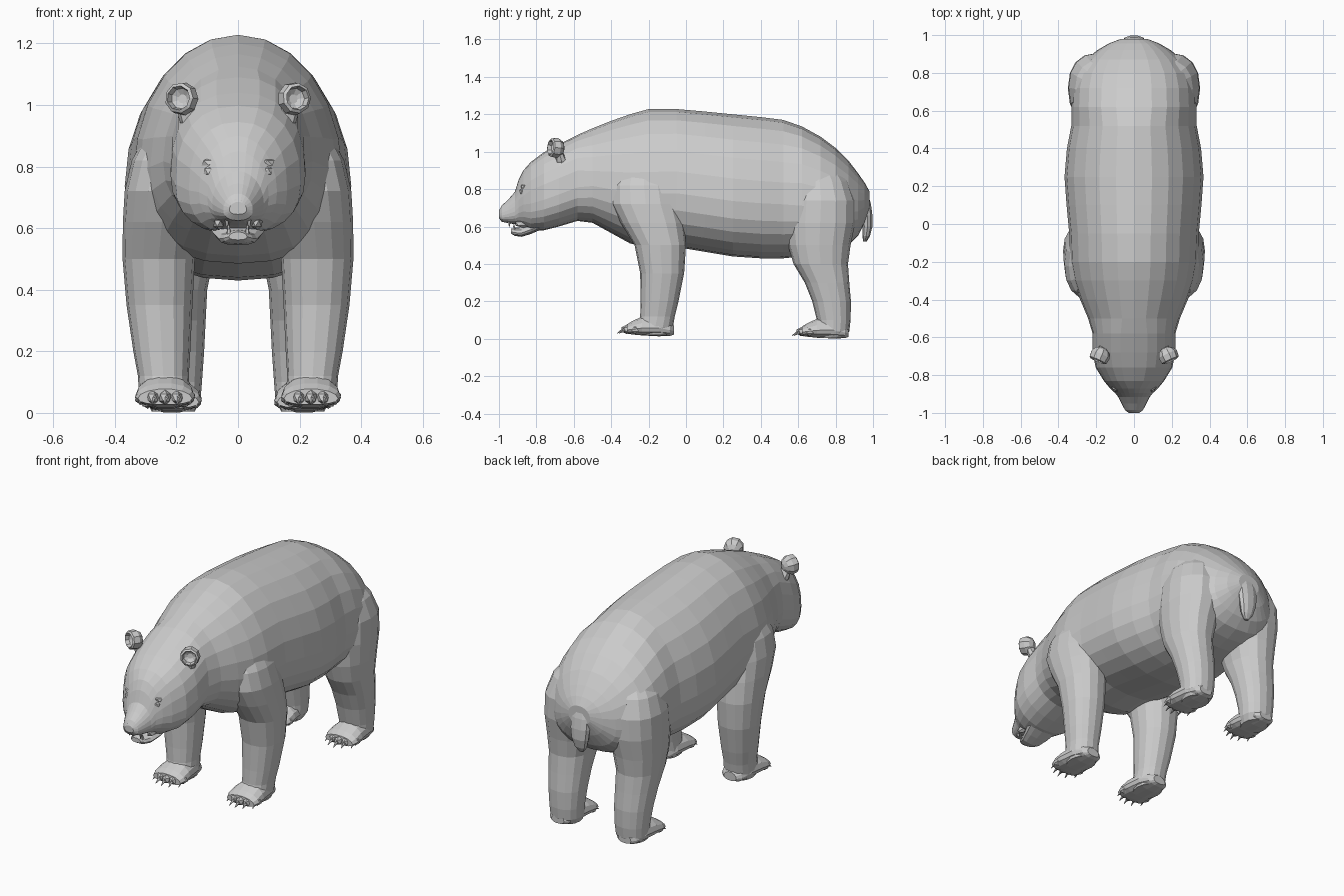
import bpy, bmesh
from math import sin, cos, pi
from mathutils import Vector, Matrix

if "Cube" in bpy.data.objects:
    bpy.data.objects.remove(bpy.data.objects["Cube"])


def finish(name, bm):
    bmesh.ops.recalc_face_normals(bm, faces=bm.faces)
    me = bpy.data.meshes.new(name)
    bm.to_mesh(me)
    bm.free()
    ob = bpy.data.objects.new(name, me)
    bpy.context.collection.objects.link(ob)
    return ob


def loft(name, rings):
    """Skin a list of closed point rings and cap both ends."""
    bm = bmesh.new()
    vs = [[bm.verts.new(p) for p in r] for r in rings]
    n = len(vs[0])
    for a, b in zip(vs, vs[1:]):
        for i in range(n):
            j = (i + 1) % n
            bm.faces.new((a[i], a[j], b[j], b[i]))
    bm.faces.new(vs[0])
    bm.faces.new(vs[-1])
    return finish(name, bm)


def power(v, e):
    return (abs(v) ** e) * (1 if v >= 0 else -1)


def upright(y, zb, zt, hw, x=0.0, wide=0.39, n=24, e=0.85, top=1.0):
    """Cross-section across the body: widest below the middle, fuller underneath."""
    zw = zb + wide * (zt - zb)
    ring = []
    for i in range(n):
        c, s = cos(2 * pi * i / n), sin(2 * pi * i / n)
        if s >= 0:
            ring.append((x + hw * power(c, top), y, zw + (zt - zw) * power(s, top)))
        else:
            ring.append((x + hw * power(c, e), y, zw + (zw - zb) * power(s, e)))
    return ring


def level(z, x0, x1, y0, y1, side=1, n=16, e=0.88):
    """Horizontal limb section from its x and y extents."""
    return [(side * ((x0 + x1) / 2 + (x1 - x0) / 2 * power(cos(2 * pi * i / n), e)),
             (y0 + y1) / 2 + (y1 - y0) / 2 * power(sin(2 * pi * i / n), e), z)
            for i in range(n)]


def ball(name, pos, size, sub=2):
    bm = bmesh.new()
    bmesh.ops.create_icosphere(bm, subdivisions=sub, radius=1,
                               matrix=Matrix.Translation(pos) @ Matrix.Diagonal((*size, 1)))
    return finish(name, bm)


def spike(name, base, tip, r):
    base, tip = Vector(base), Vector(tip)
    d = tip - base
    bm = bmesh.new()
    bmesh.ops.create_cone(bm, cap_ends=True, segments=5, radius1=r, radius2=0.001, depth=d.length,
                          matrix=Matrix.Translation((base + tip) / 2)
                          @ d.to_track_quat('Z', 'Y').to_matrix().to_4x4())
    return finish(name, bm)


# Head, neck and trunk: y, bottom, top, half width
trunk = [(-1.0, .645, .685, .028), (-.985, .625, .712, .048), (-.95, .618, .745, .066),
         (-.915, .612, .785, .084), (-.895, .608, .85, .10), (-.87, .60, .9, .127),
         (-.83, .58, .945, .16), (-.76, .58, .997, .203), (-.68, .60, 1.04, .219),
         (-.58, .63, 1.09, .219), (-.5, .62, 1.125, .243), (-.4, .565, 1.165, .285),
         (-.3, .51, 1.2, .32), (-.2, .485, 1.228, .338), (-.05, .49, 1.228, .343),
         (.1, .465, 1.215, .357), (.25, .44, 1.2, .368), (.4, .43, 1.185, .355),
         (.52, .43, 1.17, .332), (.62, .44, 1.135, .332), (.72, .45, 1.08, .327),
         (.8, .47, 1.02, .307), (.87, .50, .95, .255), (.92, .55, .885, .195),
         (.955, .62, .835, .135), (.98, .69, .79, .07)]
loft("body_and_head", [upright(*r, top=.84 if -.86 < r[0] < -.5 else .93 if r[0] > .55 else 1)
                       for r in trunk])

# Lower jaw, nose
loft("lower_jaw", [upright(*r, n=12) for r in [
    (-.935, .562, .588, .03), (-.915, .55, .594, .048), (-.88, .545, .597, .062),
    (-.83, .56, .62, .08), (-.76, .59, .65, .1)]])
ball("nose", (0, -.978, .68), (.036, .022, .024))

# Tail: z, half width, y extents
loft("tail", [level(z, -w, w, a, b, n=10) for z, w, a, b in [
    (.85, .03, .88, .93), (.79, .05, .91, .97), (.72, .06, .93, .99), (.66, .06, .94, .998),
    (.6, .052, .943, .998), (.55, .037, .942, .985), (.52, .014, .947, .967)]])

# Leg sections: z, inner x, outer x, front y, rear y
front = [(.02, .165, .31, -.25, -.085), (.06, .155, .322, -.26, -.07), (.12, .16, .325, -.245, -.06),
         (.2, .155, .34, -.243, -.04), (.35, .148, .362, -.245, -.01), (.5, .14, .375, -.275, 0),
         (.62, .12, .374, -.35, -.01), (.72, .1, .368, -.4, -.03), (.82, .08, .345, -.4, -.05),
         (.92, .06, .29, -.36, -.08), (1.0, .06, .2, -.3, -.12)]
hind = [(.005, .14, .28, .7, .85), (.04, .122, .298, .7, .873), (.1, .117, .302, .7, .88),
        (.2, .11, .312, .675, .882), (.3, .105, .322, .635, .873), (.4, .1, .332, .575, .866),
        (.5, .08, .342, .545, .88), (.62, .045, .35, .53, .905), (.74, .03, .346, .54, .905),
        (.84, .02, .312, .56, .87), (.93, .02, .24, .59, .81), (.98, .02, .14, .62, .75)]


def paw(label, side, x, heel, ground):
    """Flat paw with five toes and claws, reaching 0.3 forward of the heel."""
    rows = [(0, .01, .06, .04), (-.02, .003, .08, .065), (-.08, 0, .12, .085),
            (-.17, .005, .108, .095), (-.22, .01, .085, .098), (-.25, .015, .066, .088)]
    loft(label + "_paw", [upright(heel + y, ground + a, b + ground, w, x=side * x, n=14)
                          for y, a, b, w in rows])
    for k in range(-2, 3):
        tx, ty = side * x + k * .039, heel - .252 + .011 * k * k
        ball(label + "_toe", (tx, ty, ground + .038), (.022, .032, .025), 1)
        spike(label + "_claw", (tx, ty - .02, ground + .035),
              (tx + k * .003, ty - .052, ground + .016), .009)


for side, tag in ((1, "left"), (-1, "right")):
    # Legs and paws
    loft(tag + "_front_leg", [level(*r, side=side) for r in front])
    loft(tag + "_hind_leg", [level(*r, side=side) for r in hind])
    paw(tag + "_front", side, .237, -.065, .012)
    paw(tag + "_hind", side, .215, .87, 0)

    # Ear: stalk flaring into a cupped shell, opening forward and outward
    axis = Vector((side * .45, -1, .1))
    turn = axis.to_track_quat('Z', 'Y').to_matrix()
    centre = Vector((side * .18, -.695, 1.02))
    cup = [(-.042, .018), (-.03, .04), (-.005, .054), (.028, .05), (.034, .04), (.012, .034), (.0, .015)]
    loft(tag + "_ear", [[centre + turn @ Vector((r * cos(2 * pi * i / 9), r * sin(2 * pi * i / 9), d))
                         for i in range(9)] for d, r in cup])
    loft(tag + "_ear_base", [level(z, x - w, x + w, y - h, y + h, side, 8)
                             for z, x, y, w, h in [(.9, .135, -.66, .035, .035), (.95, .155, -.665, .036, .032),
                                                   (1.0, .17, -.68, .03, .02)]])

    # Eye and brow
    ball(tag + "_eye", (side * .092, -.876, .785), (.022, .016, .02), 1)
    ball(tag + "_brow", (side * .086, -.864, .812), (.036, .022, .018), 1)

    # Canine teeth and lip
    spike(tag + "_upper_tooth", (side * .036, -.945, .63), (side * .036, -.945, .595), .009)
    spike(tag + "_lower_tooth", (side * .03, -.918, .58), (side * .03, -.922, .615), .009)
    ball(tag + "_lip", (side * .062, -.87, .615), (.02, .05, .022), 1)
